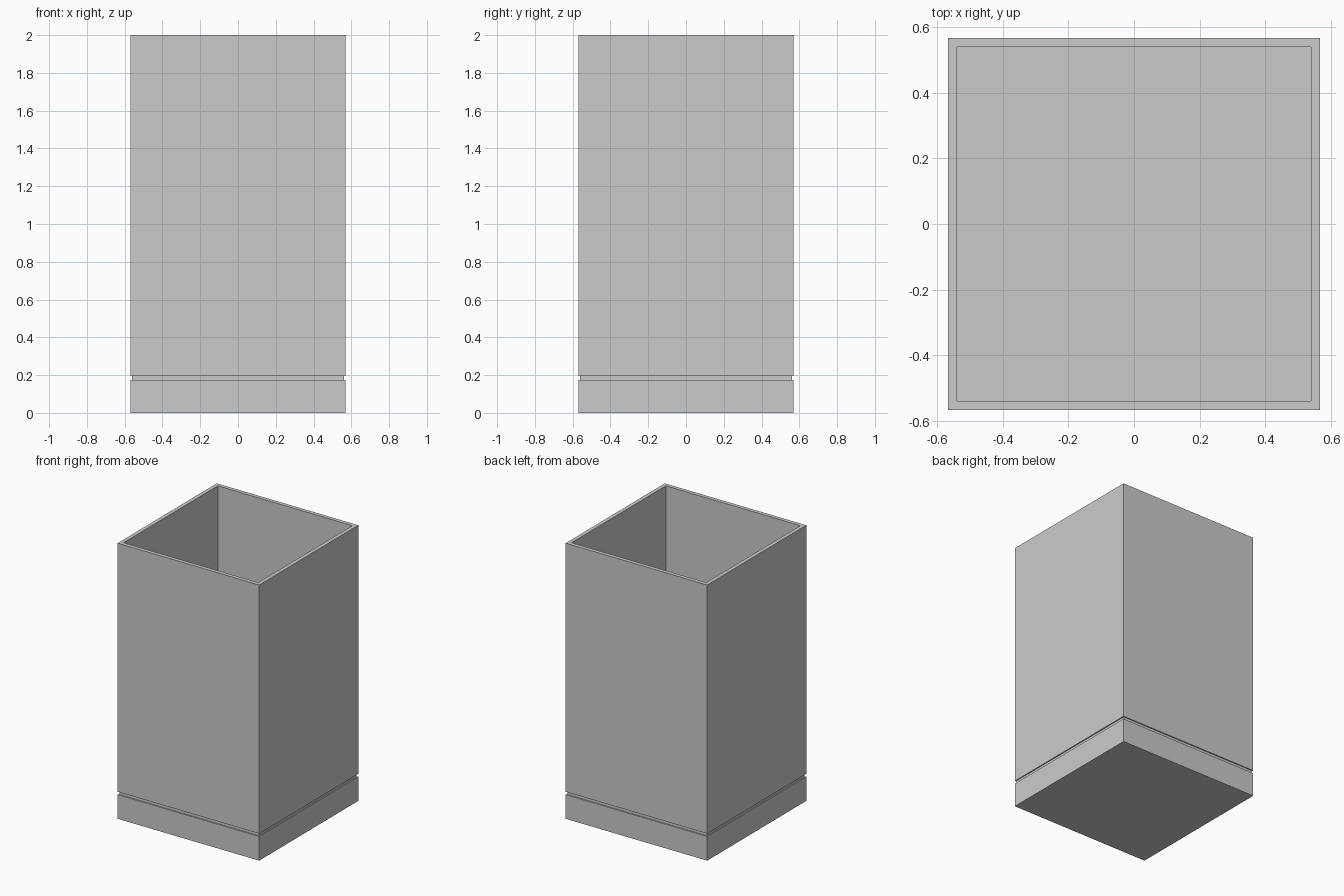
import bpy, bmesh

if "Cube" in bpy.data.objects:
    bpy.data.objects.remove(bpy.data.objects["Cube"])

# Square planter: half-width and height of each ring, from the underside
# up the outside, over the rim and down to the inner floor
OUT, GAP, INN = 0.568, 0.56, 0.54
PROFILE = [
    (OUT, 0.0), (OUT, 0.175),        # plinth
    (GAP, 0.175), (GAP, 0.196),      # shadow groove
    (OUT, 0.196), (OUT, 2.0),        # body wall
    (INN, 2.0), (INN, 0.22),         # rim and inside wall
]
CORNERS = [(-1, -1), (1, -1), (1, 1), (-1, 1)]


def square_shell(name, profile):
    """Sweep a profile around a square, capping both ends."""
    bm = bmesh.new()
    rings = [[bm.verts.new((sx * r, sy * r, z)) for sx, sy in CORNERS]
             for r, z in profile]
    for a, b in zip(rings, rings[1:]):
        for i in range(4):
            j = (i + 1) % 4
            bm.faces.new((a[i], a[j], b[j], b[i]))
    bm.faces.new(rings[0][::-1])
    bm.faces.new(rings[-1])
    bmesh.ops.recalc_face_normals(bm, faces=bm.faces)
    mesh = bpy.data.meshes.new(name)
    bm.to_mesh(mesh)
    bm.free()
    obj = bpy.data.objects.new(name, mesh)
    bpy.context.collection.objects.link(obj)
    return obj


# Tall open planter box
square_shell("planter_box", PROFILE)
